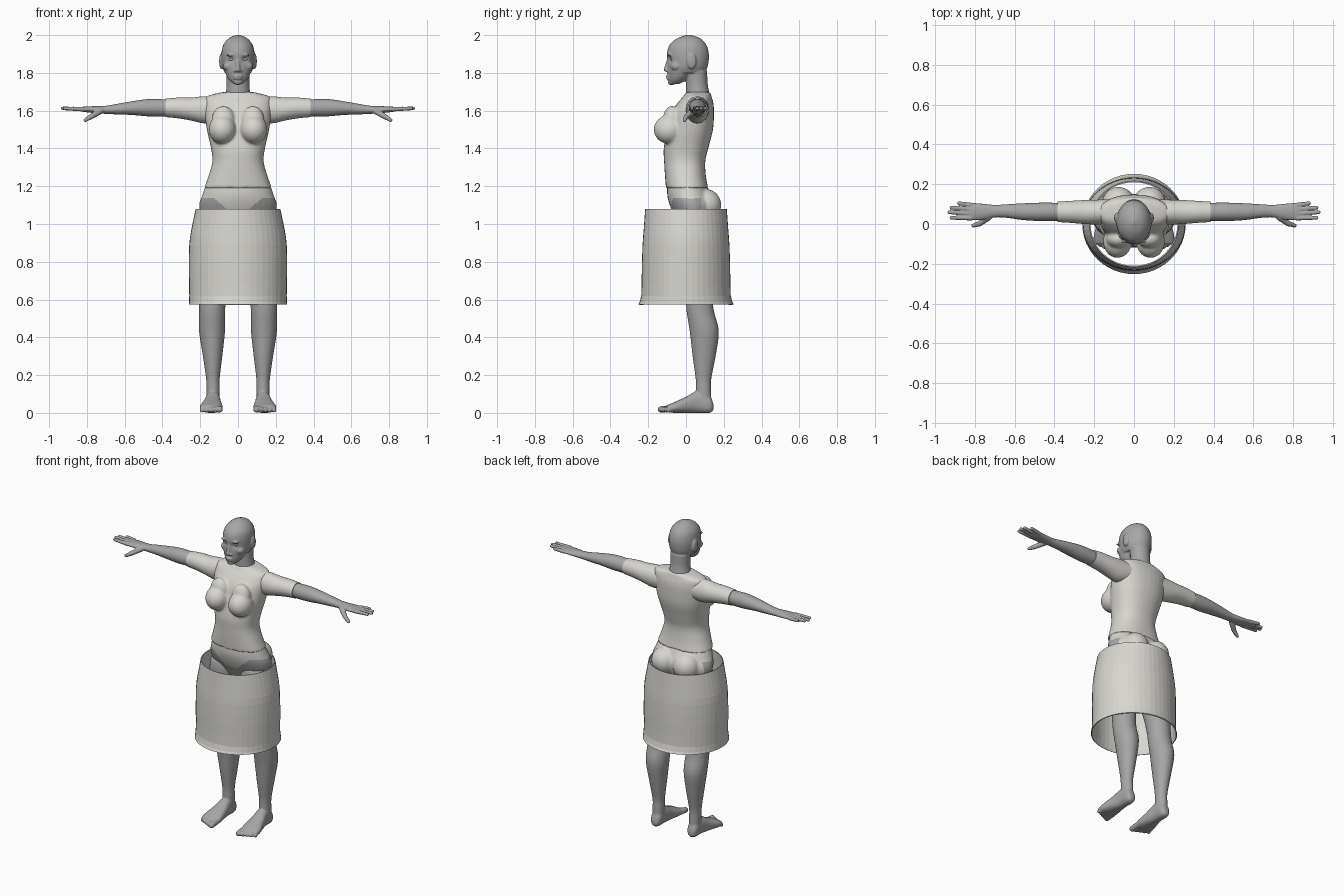
import bpy, bmesh, math
from mathutils import Vector, Matrix

if "Cube" in bpy.data.objects:
    bpy.data.objects.remove(bpy.data.objects["Cube"], do_unlink=True)


def material(name, rgb):
    mat = bpy.data.materials.new(name)
    mat.use_nodes = True
    mat.diffuse_color = (*rgb, 1)
    mat.node_tree.nodes["Principled BSDF"].inputs["Base Color"].default_value = (*rgb, 1)
    return mat


skin = material("grey skin", (.38, .38, .38))
cloth = material("pale cloth", (.68, .67, .63))
SIDES = (("left", 1), ("right", -1))


def spline(p0, p1, p2, p3, t):
    """Catmull-Rom blend of four section rows."""
    return [b + .5 * t * (c - a + t * (2*a - 5*b + 4*c - d + t * (3*(b - c) + d - a)))
            for a, b, c, d in zip(p0, p1, p2, p3)]


def loft(bm, axis, rows, power=1, segments=32, steps=4, caps=True):
    """Oval rings along an axis; a row is position, then low and high extents
    of the other two axes (or a half width and one pair of extents)."""
    rows = [r if len(r) == 5 else (r[0], -r[1], r[1], r[2], r[3]) for r in rows]
    padded = [rows[0], *rows, rows[-1]]
    smooth = [spline(*padded[i:i + 4], s / steps)
              for i in range(len(rows) - 1) for s in range(steps)] + [rows[-1]]
    k = "XYZ".index(axis)
    others = [i for i in range(3) if i != k]
    rings = []
    for pos, a0, a1, b0, b1 in smooth:
        ring = []
        for i in range(segments):
            angle = math.tau * i / segments
            co = [pos] * 3
            for j, lo, hi, wave in ((others[0], a0, a1, math.cos(angle)),
                                    (others[1], b0, b1, math.sin(angle))):
                wave = math.copysign(abs(wave) ** power, wave)
                co[j] = (lo + hi) / 2 + wave * (hi - lo) / 2
            ring.append(bm.verts.new(co))
        rings.append(ring)
    for low, high in zip(rings, rings[1:]):
        for i in range(segments):
            j = (i + 1) % segments
            bm.faces.new((low[i], low[j], high[j], high[i]))
    if caps:
        bm.faces.new(rings[0])
        bm.faces.new(rings[-1])


def ball(bm, center, radii):
    size = Matrix.Diagonal((*radii, 1))
    bmesh.ops.create_uvsphere(bm, u_segments=20, v_segments=14, radius=1,
                              matrix=Matrix.Translation(center) @ size)


def capsule(bm, start, end, r0, r1):
    start, end = Vector(start), Vector(end)
    way = end - start
    place = Matrix.Translation((start + end) / 2) @ way.to_track_quat("Z", "Y").to_matrix().to_4x4()
    bmesh.ops.create_cone(bm, cap_ends=True, segments=14, radius1=r0, radius2=r1,
                          depth=way.length, matrix=place)
    ball(bm, start, (r0,) * 3)
    ball(bm, end, (r1,) * 3)


def finish(name, bm, mats, side=1, voxel=0, soften=0, smooth=True):
    """Turn the parts into one object, fused into a single skin if a voxel is given."""
    bmesh.ops.scale(bm, vec=(side, 1, 1), verts=bm.verts)
    bmesh.ops.recalc_face_normals(bm, faces=bm.faces)
    mesh = bpy.data.meshes.new(name)
    bm.to_mesh(mesh)
    bm.free()
    obj = bpy.data.objects.new(name, mesh)
    bpy.context.collection.objects.link(obj)
    if voxel:
        fuse = obj.modifiers.new("fuse", "REMESH")
        fuse.mode, fuse.voxel_size = "VOXEL", voxel
        relax = obj.modifiers.new("soften", "SMOOTH")
        relax.factor, relax.iterations = .5, soften
        graph = bpy.context.evaluated_depsgraph_get()
        obj.data = bpy.data.meshes.new_from_object(obj.evaluated_get(graph))
        obj.modifiers.clear()
    obj.data.materials.clear()
    for mat in mats:
        obj.data.materials.append(mat)
    for face in obj.data.polygons:
        face.material_index = 0
        face.use_smooth = smooth
    return obj


# Head with neck, jaw, nose, lips and ears
bm = bmesh.new()
loft(bm, "Z", [(1.8, .07, -.09, .1), (1.83, .083, -.095, .114), (1.87, .088, -.099, .121),
               (1.91, .087, -.1, .12), (1.95, .077, -.086, .107), (1.98, .053, -.052, .08),
               (1.995, .026, -.018, .046), (2.002, .006, .006, .02)])
loft(bm, "Z", [(1.74, .02, -.085, -.04), (1.76, .045, -.093, 0), (1.79, .063, -.096, .03),
               (1.83, .075, -.098, .05), (1.87, .08, -.095, .06)])
loft(bm, "Z", [(1.64, .08, 0, .135), (1.69, .066, 0, .125), (1.74, .06, 0, .115),
               (1.81, .062, 0, .112)])
capsule(bm, (0, -.094, 1.868), (0, -.106, 1.817), .008, .012)
ball(bm, (0, -.077, 1.753), (.024, .02, .018))
for z, y in ((1.783, -.095), (1.771, -.093)):
    ball(bm, (0, y, z), (.024, .012, .007))
for _, s in SIDES:
    ball(bm, (s * .012, -.098, 1.812), (.01, .011, .008))
    ball(bm, (s * .05, -.052, 1.835), (.03, .03, .025))
    ball(bm, (s * .036, -.088, 1.895), (.026, .012, .007))
    ball(bm, (s * .088, .03, 1.862), (.012, .025, .042))
head = finish("head", bm, [skin], voxel=.005, soften=3)
for v in head.data.vertices:
    away = (v.co - Vector((math.copysign(.036, v.co.x), -.09, 1.872))).length
    v.co.y += .012 * math.exp(-(away / .017) ** 2)

# Torso shirt
bm = bmesh.new()
loft(bm, "Z", [(1.19, .18, -.106, .118), (1.25, .158, -.111, .106), (1.33, .136, -.116, .102),
               (1.4, .143, -.118, .118), (1.5, .165, -.1, .143), (1.59, .178, -.075, .148),
               (1.64, .178, -.045, .145), (1.675, .168, -.015, .135), (1.698, .085, -.002, .13)],
     power=.88)
for _, s in SIDES:
    ball(bm, (s * .083, -.088, 1.5), (.073, .083, .077))
    ball(bm, (s * .078, -.075, 1.55), (.062, .048, .075))
finish("shirt", bm, [cloth], voxel=.007, soften=8)

# Briefs, with bare skin below the leg openings
bm = bmesh.new()
loft(bm, "Z", [(1.2, .174, -.1, .112), (1.15, .19, -.099, .135), (1.1, .206, -.086, .15),
               (1.04, .19, -.06, .135), (.97, .1, -.03, .09)])
for _, s in SIDES:
    ball(bm, (s * .078, .103, 1.1), (.083, .084, .085))
briefs = finish("briefs", bm, [cloth, skin], voxel=.007, soften=4)
for face in briefs.data.polygons:
    x, y, z = face.center
    hem = 1.04 if y > .08 else min(1.135, 1.06 + .9 * max(0, abs(x) - .04))
    face.material_index = int(z < hem)

# Skirt, an open faceted tube
bm = bmesh.new()
loft(bm, "Z", [(z, w, -d, d) for z, w, d in (
    (1.08, .224, .216), (.97, .247, .224), (.89, .258, .23), (.76, .26, .234),
    (.62, .258, .237), (.575, .26, .252))], segments=48, steps=2, caps=False)
skirt = finish("skirt", bm, [cloth], smooth=False)
skirt.modifiers.new("thickness", "SOLIDIFY").thickness = .006

for label, side in SIDES:
    # Eye
    bm = bmesh.new()
    ball(bm, (.035, -.069, 1.872), (.017, .014, .01))
    finish(label + "_eye", bm, [skin], side)

    # Sleeve
    bm = bmesh.new()
    loft(bm, "X", [(.11, 0, .125, 1.54, 1.672), (.18, -.002, .122, 1.533, 1.676),
                   (.25, 0, .12, 1.548, 1.669), (.32, .006, .116, 1.56, 1.669),
                   (.385, .01, .112, 1.566, 1.663)])
    sleeve = finish(label + "_sleeve", bm, [cloth], side)
    sleeve.data.polygons[-1].use_smooth = False

    # Arm with palm, fingers and thumb
    bm = bmesh.new()
    loft(bm, "X", [(.34, .018, .104, 1.571, 1.656), (.41, .015, .107, 1.569, 1.661),
                   (.48, .015, .107, 1.57, 1.661), (.56, .02, .104, 1.577, 1.65),
                   (.64, .031, .099, 1.58, 1.636), (.7, .033, .096, 1.583, 1.626),
                   (.76, .022, .102, 1.587, 1.624), (.82, .018, .106, 1.594, 1.621),
                   (.84, .025, .1, 1.6, 1.617)])
    for base, tip, reach in ((.095, .104, .88), (.074, .082, .918),
                             (.052, .059, .928), (.03, .031, .918)):
        capsule(bm, (.82, base, 1.608), (reach, tip, 1.612), .0125, .0095)
    capsule(bm, (.73, .035, 1.597), (.775, .002, 1.57), .017, .014)
    capsule(bm, (.775, .002, 1.57), (.808, -.008, 1.55), .014, .01)
    finish(label + "_arm", bm, [skin], side, voxel=.004, soften=2)

    # Leg with foot and toes
    bm = bmesh.new()
    loft(bm, "Z", [(1.06, .005, .2, -.055, .14), (1, .006, .212, -.065, .155),
                   (.85, .02, .207, -.055, .145), (.7, .05, .206, -.02, .14),
                   (.6, .064, .207, -.002, .14), (.53, .068, .207, .004, .15),
                   (.43, .069, .206, .02, .174), (.3, .083, .186, .035, .157),
                   (.18, .097, .169, .051, .134), (.12, .097, .167, .053, .133),
                   (.04, .1, .165, .06, .135)])
    loft(bm, "Y", [(.145, .118, .147, .015, .045), (.125, .1, .165, 0, .09),
                   (.06, .095, .171, 0, .115), (0, .087, .187, 0, .085),
                   (-.06, .08, .203, 0, .058), (-.1, .084, .2, .004, .04)], power=.85)
    for i in range(5):
        x, r = .098 + .0235 * i, .0175 - .0015 * i
        capsule(bm, (x, -.08, .024), (x, -.133 + .01 * i, r + .001), r, r)
    finish(label + "_leg", bm, [skin], side, voxel=.006, soften=3)
